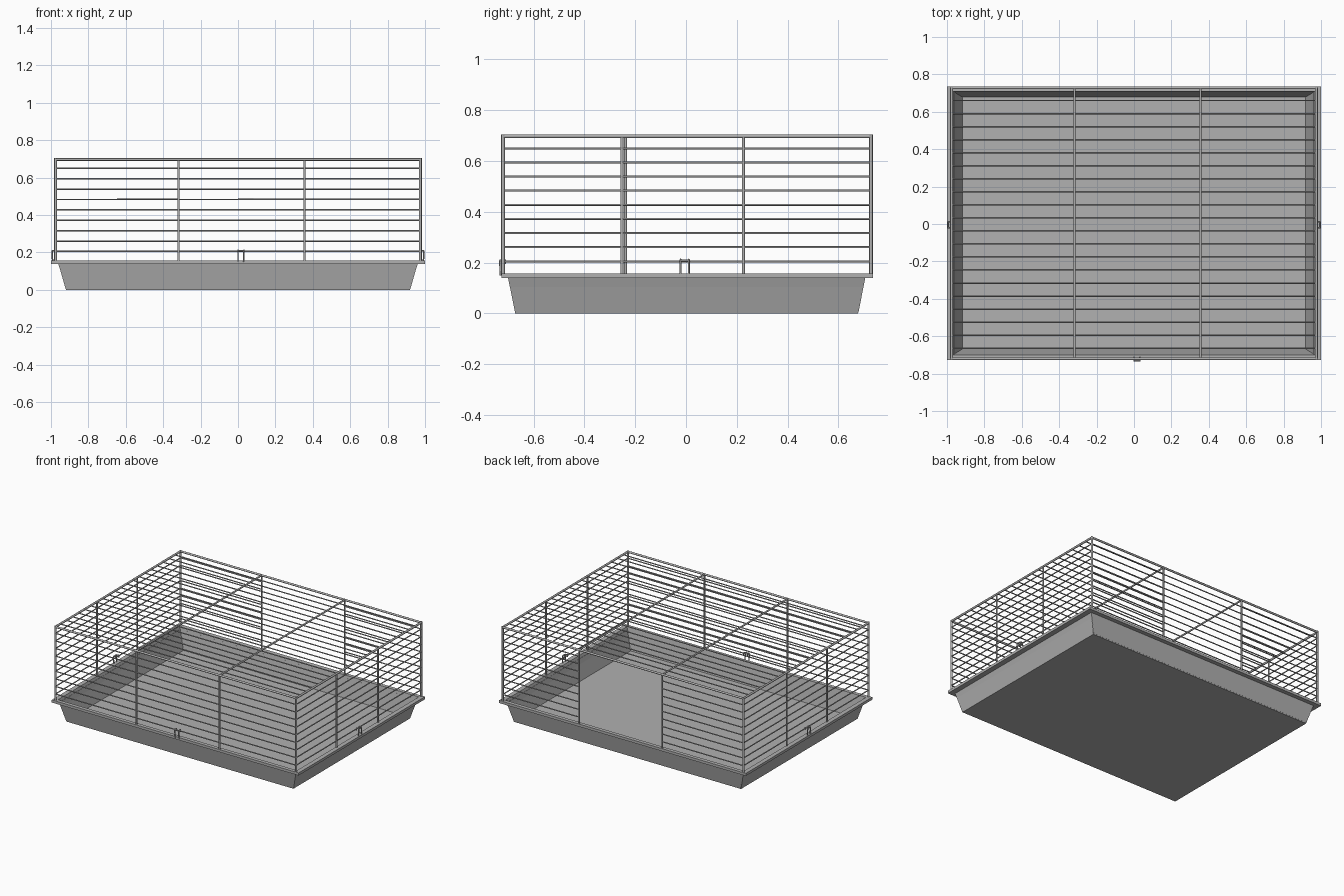
import bpy, bmesh, math
from mathutils import Vector, Matrix

cube = bpy.data.objects.get("Cube")
if cube:
    bpy.data.objects.remove(cube, do_unlink=True)


def material(name, value):
    m = bpy.data.materials.new(name)
    m.use_nodes = True
    color = (value, value, value, 1)
    m.diffuse_color = color
    m.node_tree.nodes["Principled BSDF"].inputs["Base Color"].default_value = color
    return m


GREY = material("light_grey", 0.44)


def finish(name, bm, smooth=False):
    bmesh.ops.recalc_face_normals(bm, faces=bm.faces)
    mesh = bpy.data.meshes.new(name)
    bm.to_mesh(mesh)
    bm.free()
    mesh.materials.append(GREY)
    ob = bpy.data.objects.new(name, mesh)
    bpy.context.collection.objects.link(ob)
    if smooth:
        bpy.ops.object.select_all(action='DESELECT')
        ob.select_set(True)
        bpy.context.view_layer.objects.active = ob
        bpy.ops.object.shade_smooth_by_angle(angle=math.radians(50))
    return ob


def rods(name, segments, radius):
    """One object made of straight round wires, each given by two end points."""
    bm = bmesh.new()
    for a, b in segments:
        a, b = Vector(a), Vector(b)
        d = b - a
        turn = d.to_track_quat('Z', 'Y').to_matrix().to_4x4()
        bmesh.ops.create_cone(bm, cap_ends=True, segments=8, radius1=radius,
                              radius2=radius, depth=d.length,
                              matrix=Matrix.Translation((a + b) / 2) @ turn)
    return finish(name, bm, True)


# Tray: a loft through rectangles, from the underside over the rim to the floor
# Each row is half width, front y, back y, height
rings = [(0.92, -0.672, 0.677, 0.0), (0.96, -0.70, 0.705, 0.139),
         (1.0, -0.727, 0.736, 0.139), (1.0, -0.727, 0.736, 0.158),
         (0.968, -0.70, 0.709, 0.158), (0.917, -0.668, 0.679, 0.006)]
bm = bmesh.new()
loops = [[bm.verts.new(p) for p in ((-w, f, z), (w, f, z), (w, b, z), (-w, b, z))]
         for w, f, b, z in rings]
for lower, upper in zip(loops, loops[1:]):
    for i in range(4):
        j = (i + 1) % 4
        bm.faces.new((lower[i], lower[j], upper[j], upper[i]))
bm.faces.new(loops[0])
bm.faces.new(loops[-1])
finish("tray", bm)

# Cage dimensions
X, FRONT, BACK = 0.975, -0.72, 0.728
BASE, TOP = 0.15, 0.697
POSTS_X = (-0.318, 0.355)
bar_heights = [0.205 + 0.0556 * i for i in range(9)]

# Corner posts and top frame
corners = [(-X, FRONT), (X, FRONT), (X, BACK), (-X, BACK)]
frame = [((x, y, BASE), (x, y, TOP + 0.007)) for x, y in corners]
for i in range(4):
    frame.append(((*corners[i], TOP), (*corners[(i + 1) % 4], TOP)))
rods("cage_frame", frame, 0.0075)

# Intermediate posts and roof cross bars
posts = []
for x in POSTS_X:
    posts += [((x, y, BASE), (x, y, TOP)) for y in (FRONT, BACK)]
    posts.append(((x, FRONT, TOP), (x, BACK, TOP)))
for x, y in ((-X, -0.238), (X, -0.252), (-X, 0.226), (X, 0.226)):
    posts.append(((x, y, BASE), (x, y, TOP)))
rods("middle_posts", posts, 0.006)

# Thin wires; the back wall keeps an open doorway between its posts
BAR = 0.004
rods("front_bars", [((-X, FRONT, z), (X, FRONT, z)) for z in bar_heights], BAR)
rods("back_bars", [s for z in bar_heights for s in
                   (((-X, BACK, z), (POSTS_X[0], BACK, z)),
                    ((POSTS_X[1], BACK, z), (X, BACK, z)))], BAR)
for side, name in ((-1, "right_bars"), (1, "left_bars")):
    rods(name, [((side * X, FRONT, z), (side * X, BACK, z)) for z in bar_heights], BAR)
rods("roof_bars", [((-X, y, TOP), (X, y, TOP))
                   for y in (-0.664 + 0.0697 * i for i in range(20))], BAR)


# Clips: two legs standing on the rim, hooked over the lowest wire
def clip(name, center, out):
    center, out = Vector(center), Vector(out)
    across = Vector((-out.y, out.x, 0))

    def at(side, o, z):
        return center + across * side * 0.016 + out * o + Vector((0, 0, z))

    parts = []
    for s in (-1, 1):
        parts += [(at(s, 0.009, 0.15), at(s, 0.012, 0.208)),
                  (at(s, 0.012, 0.208), at(s, -0.008, 0.212)),
                  (at(s, -0.008, 0.212), at(s, -0.008, 0.195))]
    parts.append((at(-1, 0.012, 0.208), at(1, 0.012, 0.208)))
    rods(name, parts, 0.004)


clip("front_clip", (0.016, FRONT, 0), (0, -1, 0))
clip("left_clip", (X + 0.007, -0.005, 0), (1, 0, 0))
clip("right_clip", (-X - 0.007, -0.005, 0), (-1, 0, 0))
